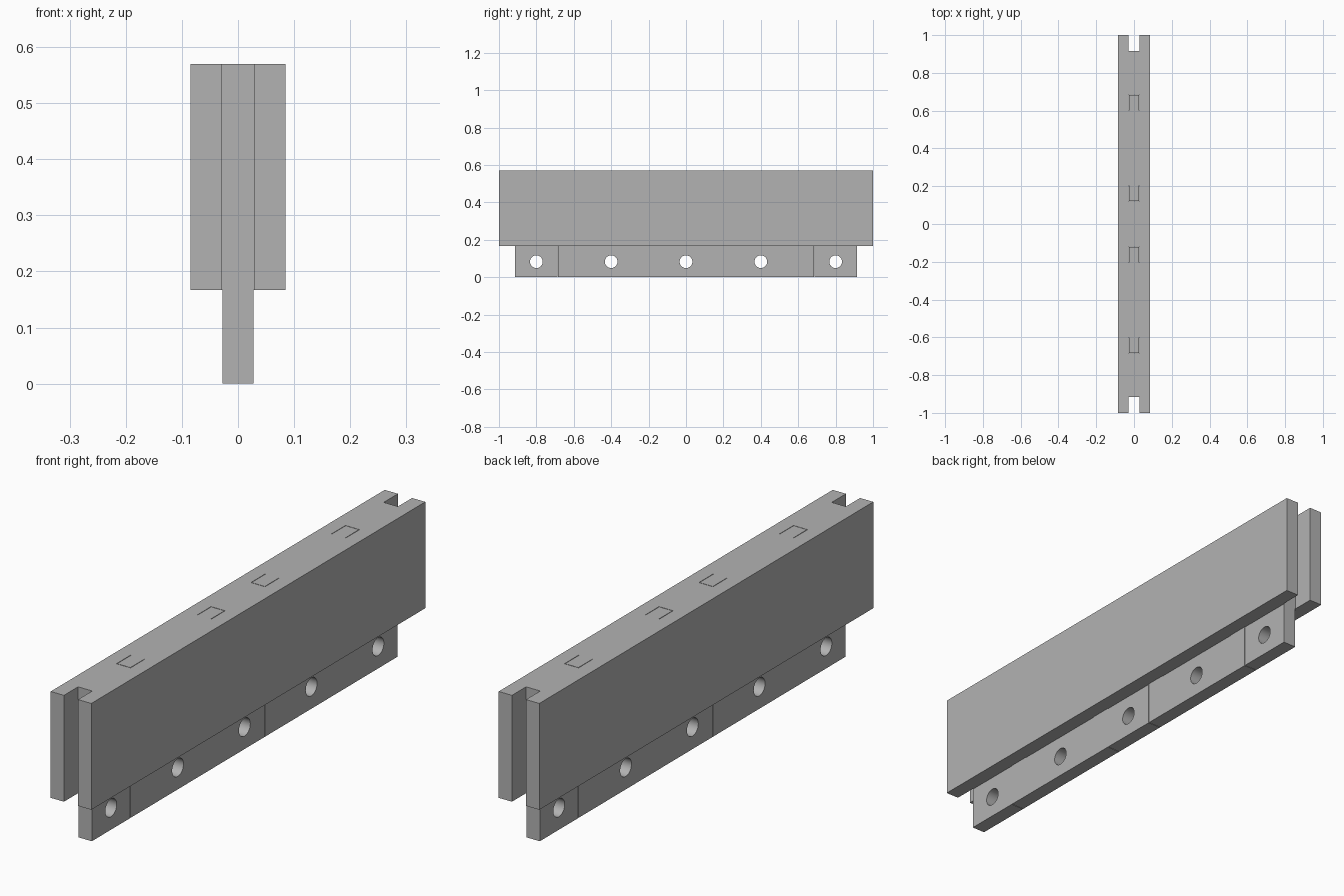
import bpy, bmesh, math
from mathutils import Matrix

if "Cube" in bpy.data.objects:
    bpy.data.objects.remove(bpy.data.objects["Cube"], do_unlink=True)

grey = bpy.data.materials.new("plain_grey")
grey.use_nodes = True
colour = (0.45, 0.45, 0.45, 1)
grey.diffuse_color = colour
grey.node_tree.nodes["Principled BSDF"].inputs["Base Color"].default_value = colour

HALF_W, HALF_TONGUE, GAP = 0.085, 0.0277, 0.002
HALF_SLOT = HALF_TONGUE + GAP
SHOULDER, TOP, WEB_END = 0.167, 0.57, 0.915
JOINTS = (0.119, 0.684)


def make_object(name, bm):
    bmesh.ops.recalc_face_normals(bm, faces=bm.faces)
    mesh = bpy.data.meshes.new(name)
    bm.to_mesh(mesh)
    bm.free()
    mesh.materials.append(grey)
    obj = bpy.data.objects.new(name, mesh)
    bpy.context.collection.objects.link(obj)
    return obj


def prism(name, outline, z0, z1):
    """Extrude an xy outline upwards from z0 to z1."""
    bm = bmesh.new()
    face = bm.faces.new([bm.verts.new((x, y, z0)) for x, y in outline])
    up = bmesh.ops.extrude_face_region(bm, geom=[face])["geom"]
    verts = [v for v in up if isinstance(v, bmesh.types.BMVert)]
    bmesh.ops.translate(bm, verts=verts, vec=(0, 0, z1 - z0))
    return make_object(name, bm)


def box(name, half_x, y0, y1, z0, z1):
    return prism(name, [(-half_x, y0), (half_x, y0), (half_x, y1), (-half_x, y1)], z0, z1)


def cut(obj, cutter):
    mod = obj.modifiers.new("cut", 'BOOLEAN')
    mod.operation = 'DIFFERENCE'
    mod.solver = 'EXACT'
    mod.object = cutter
    cutter.hide_render = True
    cutter.hide_viewport = True
    cutter.display_type = 'WIRE'


# Upper beam with an open groove at each end
beam = box("beam", HALF_W, -1, 1, SHOULDER, TOP)
for side in (-1, 1):
    y0, y1 = sorted((side * WEB_END, side * 1.1))
    cut(beam, box("end_groove_cutter", HALF_SLOT, y0, y1, 0, 1))

# Fine U-shaped clearance around each tenon passing up through the beam
for side in (-1, 1):
    for y, inward in zip(JOINTS, (1, -1)):
        start = y if inward == 1 else y + GAP
        lip, tip = start + inward * GAP, start + inward * 0.085
        a, b = HALF_SLOT, HALF_TONGUE
        u_shape = [(-a, tip), (-a, start), (a, start), (a, tip),
                   (b, tip), (b, lip), (-b, lip), (-b, tip)]
        cut(beam, prism("tenon_gap_cutter", [(x, side * v) for x, v in u_shape], 0, 1))

# Lower tongue in five blocks, separated by fine joints
inner, outer = JOINTS
blocks = {
    "centre_block": (-inner, inner),
    "front_long_block": (-outer, -inner - GAP),
    "back_long_block": (inner + GAP, outer),
    "front_end_block": (-WEB_END, -outer - GAP),
    "back_end_block": (outer + GAP, WEB_END),
}
# Each block has one round hole through its sides
holes = {"centre_block": 0, "front_long_block": -0.4, "back_long_block": 0.4,
         "front_end_block": -0.8, "back_end_block": 0.8}
for name, (y0, y1) in blocks.items():
    block = box(name, HALF_TONGUE, y0, y1, 0, SHOULDER)
    bm = bmesh.new()
    place = Matrix.Translation((0, holes[name], 0.083)) @ Matrix.Rotation(math.pi / 2, 4, 'Y')
    bmesh.ops.create_cone(bm, cap_ends=True, segments=40, radius1=0.034,
                          radius2=0.034, depth=0.2, matrix=place)
    cutter = make_object("hole_cutter", bm)
    for poly in cutter.data.polygons:
        poly.use_smooth = abs(poly.normal.x) < 0.5
    cut(block, cutter)

# Apply the cuts, remove the cutters and smooth only the hole walls
bpy.context.view_layer.update()
graph = bpy.context.evaluated_depsgraph_get()
parts = [o for o in bpy.context.collection.objects if o.modifiers]
for obj in parts:
    mesh = bpy.data.meshes.new_from_object(obj.evaluated_get(graph))
    obj["done"] = True
    obj.data, mesh.name = mesh, obj.name
for obj in parts:
    obj.modifiers.clear()
    del obj["done"]
for obj in list(bpy.context.collection.objects):
    if "_cutter" in obj.name:
        bpy.data.objects.remove(obj, do_unlink=True)
bpy.ops.object.select_all(action='DESELECT')
for obj in parts:
    obj.select_set(True)
bpy.context.view_layer.objects.active = beam
bpy.ops.object.shade_smooth_by_angle(angle=math.radians(30))
